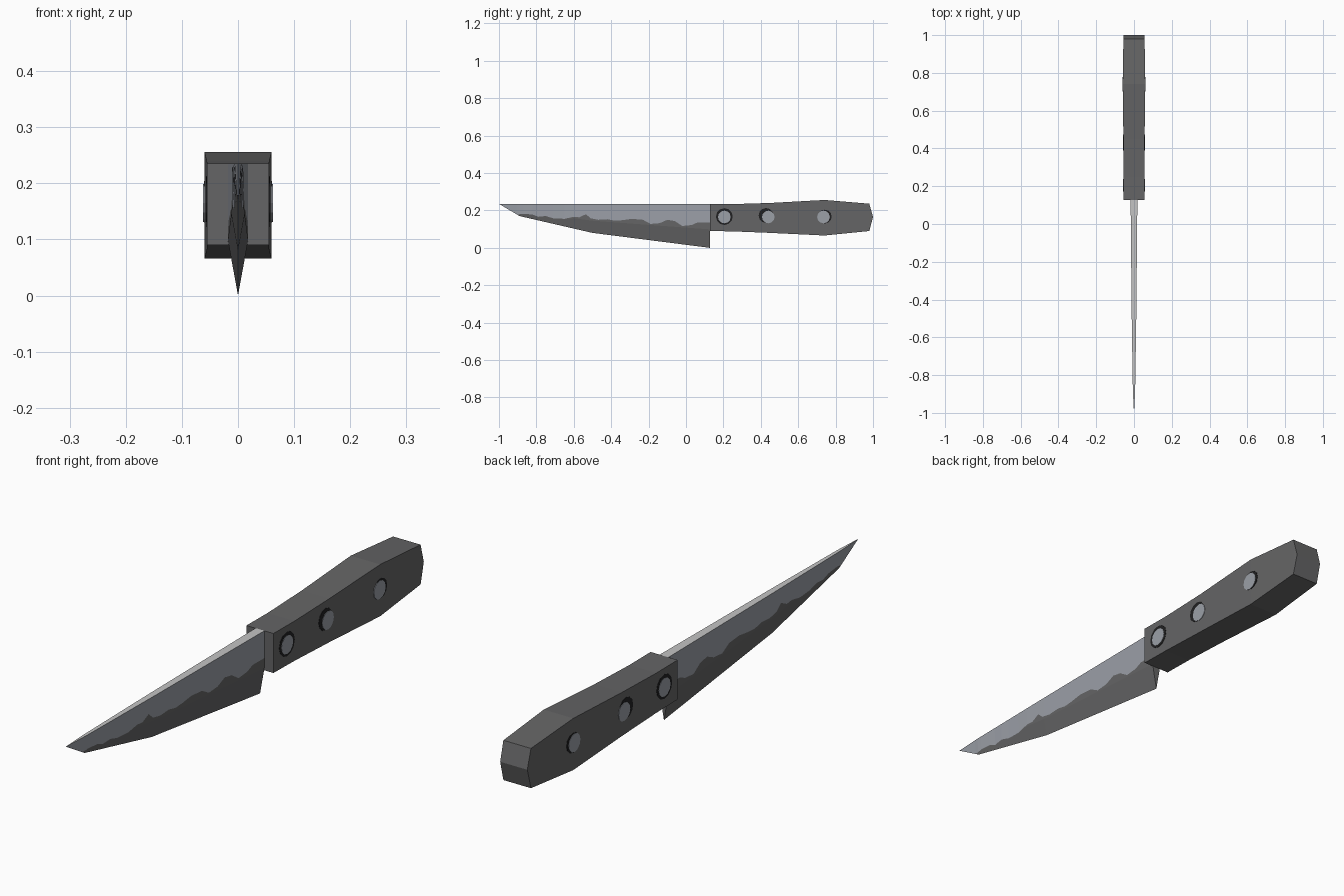
import bpy, bmesh, math
from mathutils import Matrix

if "Cube" in bpy.data.objects:
    bpy.data.objects.remove(bpy.data.objects["Cube"])


def material(name, rgb):
    m = bpy.data.materials.new(name)
    m.diffuse_color = (*rgb, 1)
    m.use_nodes = True
    m.node_tree.nodes["Principled BSDF"].inputs["Base Color"].default_value = m.diffuse_color
    return m


STEEL = material("steel", (0.33, 0.35, 0.39))
SPINE = material("bright spine", (0.55, 0.55, 0.55))
EDGE = material("dark edge steel", (0.13, 0.13, 0.132))
GRIP = material("grey grip", (0.13, 0.13, 0.132))
RING = material("black ring", (0.015, 0.015, 0.016))


def finish(name, bm, mats):
    bmesh.ops.remove_doubles(bm, verts=bm.verts, dist=1e-5)
    bmesh.ops.recalc_face_normals(bm, faces=bm.faces)
    me = bpy.data.meshes.new(name)
    bm.to_mesh(me)
    bm.free()
    ob = bpy.data.objects.new(name, me)
    bpy.context.collection.objects.link(ob)
    for m in mats:
        me.materials.append(m)
    return ob


def interp(pts, y):
    for (y0, v0), (y1, v1) in zip(pts, pts[1:]):
        if y <= y1:
            return v0 + (v1 - v0) * (y - y0) / (y1 - y0)
    return pts[-1][1]


# Blade: sections along y, split at the wavy temper line
TOP = 0.235
cutting = [(-1, TOP), (-0.89, 0.17), (-0.5, 0.08), (0.128, 0)]
half = [(-1, 0), (-0.89, 0.006), (-0.5, 0.012), (0.128, 0.018)]
temper = [(-1, TOP), (-0.905, 0.178), (-0.87, 0.182), (-0.82, 0.178), (-0.79, 0.166),
          (-0.75, 0.17), (-0.71, 0.158), (-0.65, 0.155), (-0.6, 0.166), (-0.57, 0.163),
          (-0.535, 0.18), (-0.51, 0.158), (-0.47, 0.15), (-0.42, 0.153), (-0.38, 0.145),
          (-0.34, 0.148), (-0.29, 0.155), (-0.23, 0.15), (-0.19, 0.128), (-0.14, 0.132),
          (-0.1, 0.15), (-0.06, 0.143), (-0.02, 0.117), (0.03, 0.122), (0.06, 0.135),
          (0.128, 0.135)]
bm = bmesh.new()
stations = sorted({p[0] for p in temper} | {-0.89, -0.5})
rings = []
for y in stations:
    e, t = interp(cutting, y), interp(half, y)
    bevel = e + 0.42 * (TOP - e)
    wave = max(interp(temper, y), e)
    if y < -0.9:
        wave = e
    low = min(bevel, wave)
    width = lambda z: t * min(1, (z - e) / (bevel - e)) if bevel > e else 0
    side = [(t, TOP), (width(wave), wave), (width(low), low), (0, e)]
    section = side + [(-x, z) for x, z in side[2::-1]]
    rings.append([bm.verts.new((x, y, z)) for x, z in section])
colours = [0, 1, 1, 1, 1, 0, 2]
for a, b in zip(rings, rings[1:]):
    for i in range(7):
        j = (i + 1) % 7
        bm.faces.new((a[i], a[j], b[j], b[i])).material_index = colours[i]
bm.faces.new(rings[-1]).material_index = 1
bmesh.ops.dissolve_degenerate(bm, dist=1e-5, edges=bm.edges)
finish("blade", bm, [STEEL, EDGE, SPINE])

# Handle: y, half width, bottom, top
grip = [(0.127, 0.055, 0.09, 0.235), (0.25, 0.055, 0.088, 0.234), (0.45, 0.056, 0.08, 0.24),
        (0.74, 0.06, 0.066, 0.256), (0.98, 0.056, 0.09, 0.236), (1.0, 0.055, 0.165, 0.165)]
bm = bmesh.new()
rings = [[bm.verts.new(c) for c in ((w, y, lo), (w, y, hi), (-w, y, hi), (-w, y, lo))]
         for y, w, lo, hi in grip]
for a, b in zip(rings, rings[1:]):
    for i in range(4):
        j = (i + 1) % 4
        bm.faces.new((a[i], a[j], b[j], b[i]))
bm.faces.new(rings[0])
finish("handle", bm, [GRIP])


# Rivets through the handle, each with a dark surround
def rivet(name, y, z, r, reach, mat):
    bm = bmesh.new()
    bmesh.ops.create_cone(bm, cap_ends=True, segments=12, radius1=r, radius2=r,
                          depth=2 * reach,
                          matrix=Matrix.Translation((0, y, z)) @ Matrix.Rotation(math.pi / 2, 4, 'Y'))
    finish(name, bm, [mat])


widths = [(s[0], s[1]) for s in grip]
for n, (y, dy, dz, r) in enumerate([(0.205, 0, 0, 0.045), (0.44, -0.012, 0.006, 0.04),
                                    (0.735, 0.007, 0, 0.037)], 1):
    w = interp(widths, y)
    rivet(f"rivet_surround_{n}", y + dy, 0.167 + dz, r, w + 0.001, RING)
    rivet(f"rivet_{n}", y, 0.165, 0.034, w + 0.002, STEEL)
